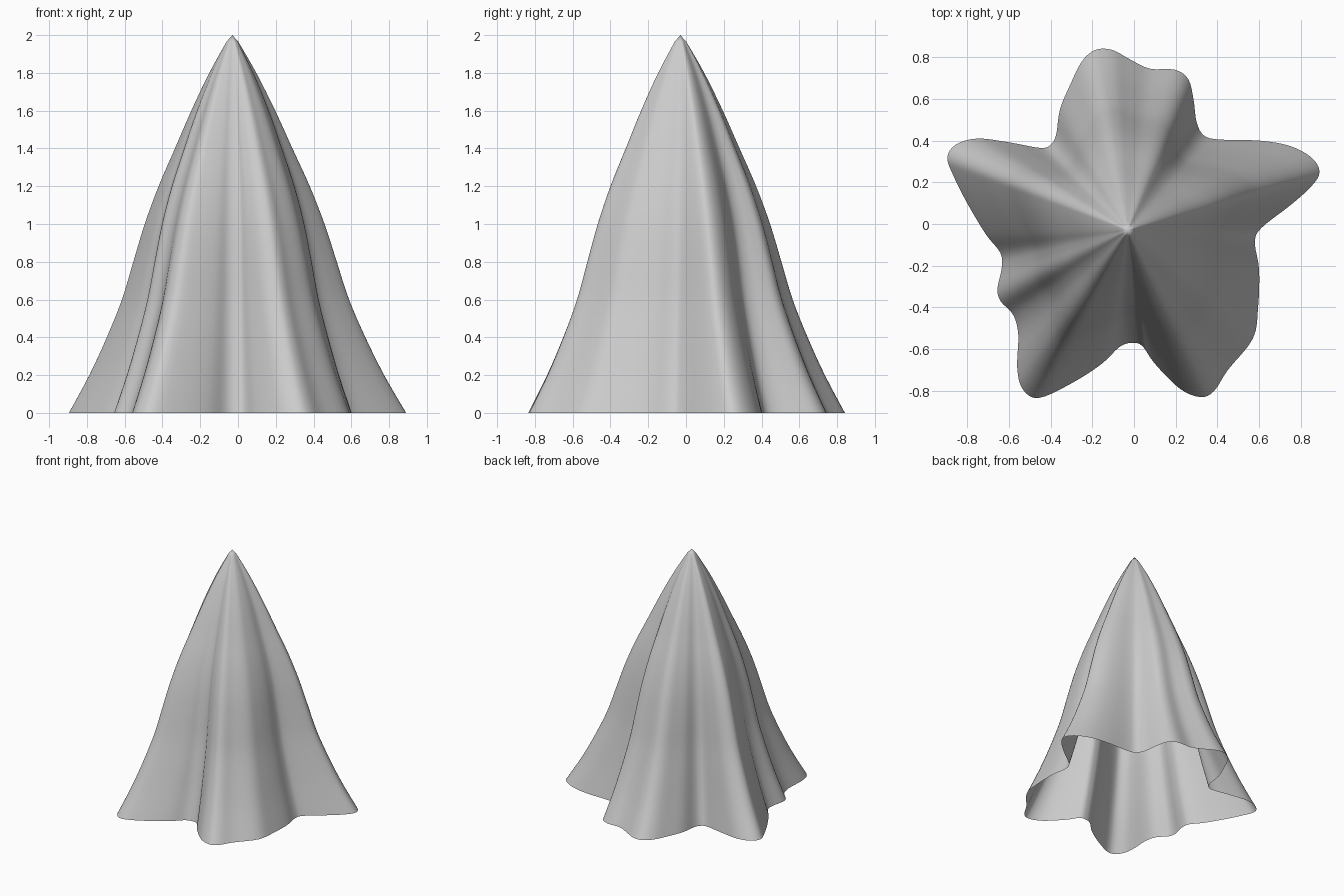
import bpy, bmesh
from mathutils import Vector

cube = bpy.data.objects.get("Cube")
if cube:
    bpy.data.objects.remove(cube)

# Hem outline, counter-clockwise from the right-hand lobe
HEM = [(.89, .25), (.85, .32), (.745, .375), (.6, .4), (.41, .405), (.335, .425),
       (.3, .49), (.285, .6), (.26, .695), (.195, .74), (.075, .745), (-.02, .79),
       (-.105, .835), (-.185, .835), (-.25, .78), (-.305, .67), (-.355, .55),
       (-.373, .43), (-.4, .38), (-.45, .365), (-.59, .39), (-.75, .41),
       (-.855, .38), (-.895, .32), (-.87, .24), (-.8, .1), (-.71, -.05),
       (-.64, -.14), (-.635, -.215), (-.655, -.31), (-.64, -.37), (-.58, -.435),
       (-.555, -.53), (-.56, -.69), (-.535, -.79), (-.46, -.835), (-.31, -.77),
       (-.16, -.675), (-.07, -.59), (-.01, -.57), (.04, -.585), (.1, -.67),
       (.22, -.79), (.32, -.83), (.385, -.8), (.45, -.7), (.57, -.55),
       (.595, -.4), (.6, -.22), (.58, -.09), (.61, -.02), (.75, .09), (.85, .18)]
# (spread, height) of the drape, from hem to tip
PROFILE = [(1, 0), (.875, .2), (.768, .4), (.675, .6), (.605, .8), (.535, 1),
           (.45, 1.2), (.35, 1.4), (.25, 1.6), (.14, 1.8), (.035, 1.965)]
APEX = Vector((-.03, -.03))
TIP_HEIGHT = 2


def smooth_path(points, steps, closed):
    """Catmull-Rom curve through the points."""
    pts = [Vector(p) for p in points]
    n = len(pts)
    pick = lambda i: pts[i % n] if closed else pts[max(0, min(n - 1, i))]
    path = []
    for i in range(n if closed else n - 1):
        a, b, c, d = (pick(i + k) for k in (-1, 0, 1, 2))
        for s in range(steps):
            t = s / steps
            path.append((b * 2 + (c - a) * t + (a * 2 - b * 5 + c * 4 - d) * t ** 2
                         + (b * 3 - a - c * 3 + d) * t ** 3) / 2)
    return path if closed else path + [pts[-1]]


# Draped cloth: the folds soften as the rings climb to the tip
offsets = [p - APEX for p in smooth_path(HEM, 4, True)]
mean = sum(o.length for o in offsets) / len(offsets)
bm = bmesh.new()
rings = []
for spread, z in smooth_path(PROFILE, 4, False):
    soften = .35 * z
    scale = spread / (1 - .2 * soften)
    ring = []
    for o in offsets:
        radius = o.length * (1 - soften) + mean * soften
        p = APEX + o.normalized() * radius * scale
        ring.append(bm.verts.new((p.x, p.y, z)))
    rings.append(ring)

count = len(offsets)
for low, high in zip(rings, rings[1:]):
    for i in range(count):
        j = (i + 1) % count
        bm.faces.new((low[i], low[j], high[j], high[i]))
tip = bm.verts.new((APEX.x, APEX.y, TIP_HEIGHT))
for i in range(count):
    bm.faces.new((rings[-1][i], rings[-1][(i + 1) % count], tip))
for face in bm.faces:
    face.smooth = True

mesh = bpy.data.meshes.new("draped_cloth")
bm.to_mesh(mesh)
bm.free()
cloth = bpy.data.objects.new("draped_cloth", mesh)
bpy.context.collection.objects.link(cloth)

# Plain grey cloth
grey = bpy.data.materials.new("cloth_grey")
grey.use_nodes = True
colour = (.6, .6, .6, 1)
grey.diffuse_color = colour
grey.node_tree.nodes["Principled BSDF"].inputs["Base Color"].default_value = colour
mesh.materials.append(grey)
